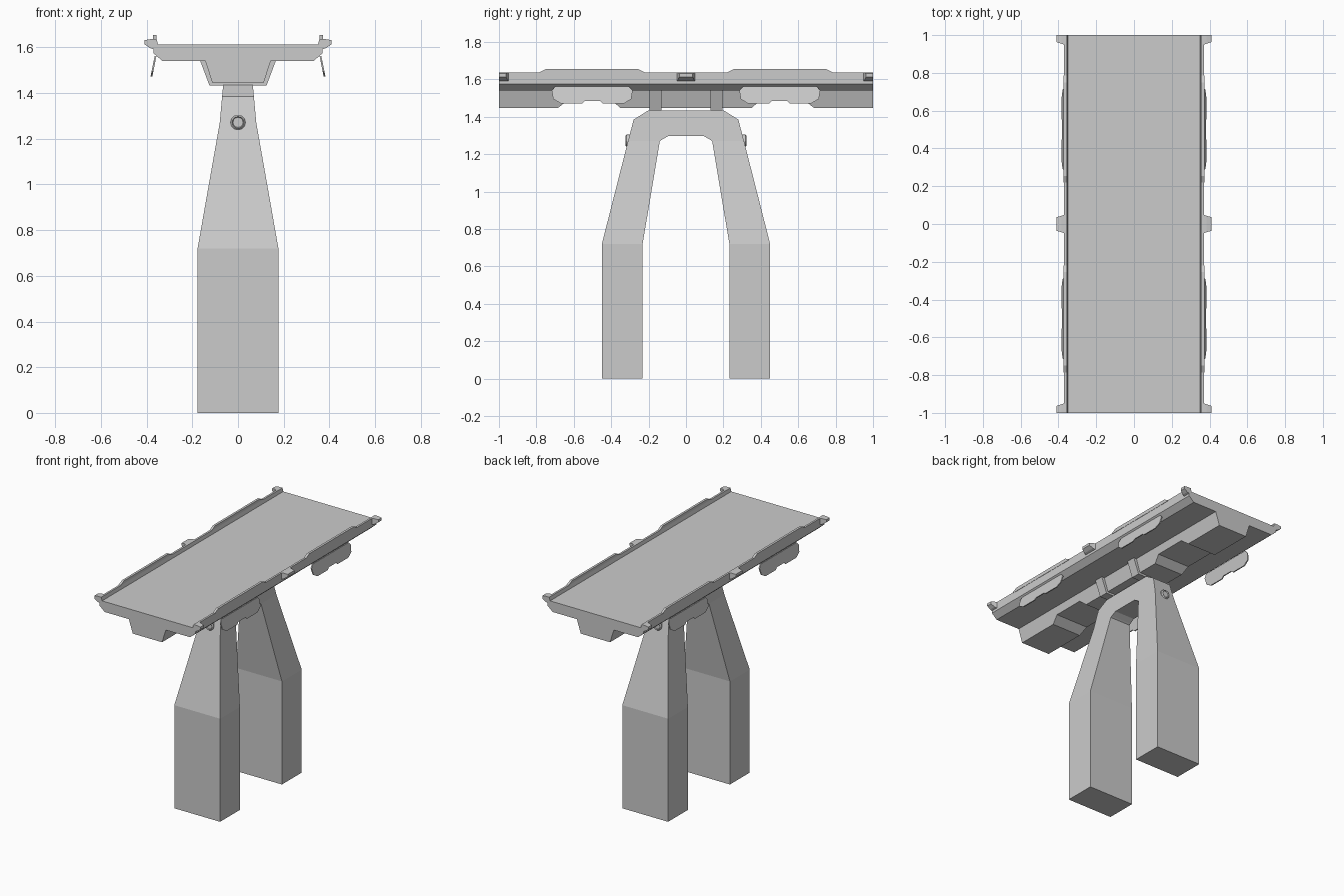
import bpy, bmesh, math

if "Cube" in bpy.data.objects:
    bpy.data.objects.remove(bpy.data.objects["Cube"])

grey = bpy.data.materials.new("concrete grey")
grey.diffuse_color = (0.6, 0.6, 0.6, 1)
grey.use_nodes = True
grey.node_tree.nodes["Principled BSDF"].inputs["Base Color"].default_value = grey.diffuse_color


def make(name, bm):
    bmesh.ops.remove_doubles(bm, verts=bm.verts, dist=1e-5)
    bmesh.ops.recalc_face_normals(bm, faces=bm.faces)
    me = bpy.data.meshes.new(name)
    bm.to_mesh(me)
    bm.free()
    me.materials.append(grey)
    ob = bpy.data.objects.new(name, me)
    bpy.context.collection.objects.link(ob)
    return ob


def loft(name, rings):
    """Closed solid through rings of equal point count."""
    bm = bmesh.new()
    vs = [[bm.verts.new(p) for p in r] for r in rings]
    n = len(vs[0])
    for a, b in zip(vs, vs[1:]):
        for i in range(n):
            j = (i + 1) % n
            bm.faces.new((a[i], a[j], b[j], b[i]))
    bm.faces.new(vs[0])
    bm.faces.new(vs[-1])
    return make(name, bm)


def along_y(name, prof, y0, y1):
    return loft(name, [[(x, y, z) for x, z in prof] for y in (y0, y1)])


def mirrored(half):
    return half + [(-x, z) for x, z in reversed(half)]


# deck slab with a raised lip on both long edges
along_y("deck", mirrored([(0.33, 1.54), (0.37, 1.575), (0.37, 1.636),
                          (0.356, 1.636), (0.35, 1.612)]), -1, 1)


# girder below the deck, notched on the underside
def girder_ring(y, zb):
    w = 0.113 + (zb - 1.447) * 0.32
    return [(-0.143, y, 1.54), (-w, y, zb), (w, y, zb), (0.143, y, 1.54)]


LOW, HIGH = 1.447, 1.49
half = [(0.35, LOW), (0.31 + 0.09, HIGH), (0.63, HIGH), (0.685, LOW), (1, LOW)]
stations = [(-y, z) for y, z in reversed(half)] + half
loft("girder", [girder_ring(y, z) for y, z in stations])

# collars where the pylon carries the girder
for s in (-1, 1):
    along_y("collar", [(-0.165, 1.54), (-0.125, 1.433), (0.125, 1.433), (0.165, 1.54)],
            s * 0.13, s * 0.195)

# edge fittings on both sides
for sx in (-1, 1):
    # tabs: centre and both ends, narrowing outwards
    for y0, y1, t0, t1 in ((-0.05, 0.05, -0.036, 0.036),
                           (0.947, 1, 0.963, 1), (-1, -0.947, -1, -0.963)):
        loft("edge_tab", [
            [(sx * 0.365, y0, 1.59), (sx * 0.365, y1, 1.59),
             (sx * 0.365, y1, 1.636), (sx * 0.365, y0, 1.636)],
            [(sx * 0.385, y0 * 0.5 + t0 * 0.5, 1.597), (sx * 0.385, y1 * 0.5 + t1 * 0.5, 1.597),
             (sx * 0.385, y1 * 0.5 + t1 * 0.5, 1.636), (sx * 0.385, y0 * 0.5 + t0 * 0.5, 1.636)],
            [(sx * 0.41, t0, 1.614), (sx * 0.41, t1, 1.614),
             (sx * 0.41, t1, 1.632), (sx * 0.41, t0, 1.632)]])
    for sy in (-1, 1):
        # raised barrier on the lip
        bar = [(0.22, 1.63), (0.22, 1.637), (0.255, 1.655), (0.75, 1.655),
               (0.785, 1.637), (0.785, 1.63)]
        loft("barrier", [[(sx * x, sy * y, z) for y, z in bar] for x in (0.356, 0.372)])
        # hanging side flap, tilted outwards, with a small notch at the bottom
        flap = [(0.305, 1.562), (0.70, 1.562), (0.718, 1.54), (0.71, 1.495),
                (0.67, 1.472), (0.555, 1.472), (0.54, 1.485), (0.46, 1.485),
                (0.445, 1.472), (0.33, 1.472), (0.293, 1.495), (0.285, 1.54)]
        loft("side_flap", [[(sx * (0.361 + d + (1.562 - z) * 0.2), sy * y, z)
                            for y, z in flap] for d in (-0.004, 0.004)])


# pylon: two legs joined by a bridge, narrowing in x with height
def width(z):
    if z <= 0.72:
        return 0.177
    if z <= 1.27:
        return 0.177 - (z - 0.72) / 0.55 * 0.097
    return 0.08 - (z - 1.27) / 0.165 * 0.015


pairs = [((0.45, 0), (0.232, 0)), ((0.45, 0.72), (0.232, 0.72)),
         ((0.31, 1.27), (0.14, 1.27)), ((0.28, 1.385), (0.13, 1.277)),
         ((0.2, 1.435), (0.095, 1.297))]
path = pairs + [((-a, za), (-b, zb)) for (a, za), (b, zb) in reversed(pairs)]
loft("pylon", [[(-width(za), a, za), (width(za), a, za),
                (width(zb), b, zb), (-width(zb), b, zb)]
               for (a, za), (b, zb) in path])

# round bolts on the outer faces of the legs
for s in (-1, 1):
    rings = [(0.27, 0.033), (0.317, 0.033), (0.324, 0.026), (0.318, 0.022)]
    loft("bolt", [[(r * math.cos(k * math.tau / 12), s * y,
                    1.272 + r * math.sin(k * math.tau / 12)) for k in range(12)]
                  for y, r in rings])
